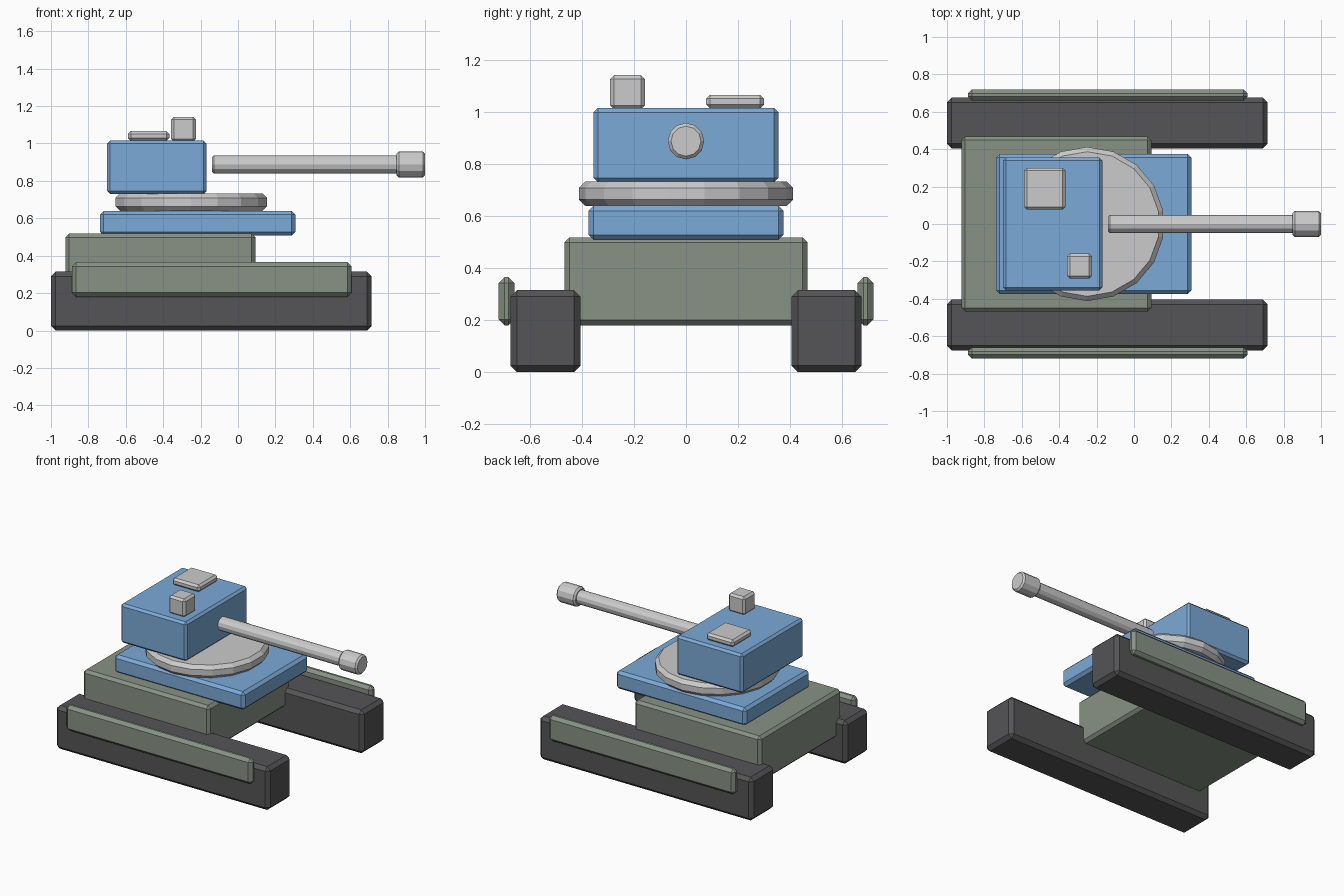
import bpy, math
from mathutils import Matrix

if "Cube" in bpy.data.objects:
    bpy.data.objects.remove(bpy.data.objects["Cube"])


def material(name, rgb):
    m = bpy.data.materials.new(name)
    m.diffuse_color = (*rgb, 1.0)
    m.use_nodes = True
    m.node_tree.nodes["Principled BSDF"].inputs["Base Color"].default_value = m.diffuse_color
    return m


BLUE = material("blue_paint", (0.20, 0.40, 0.68))
GREEN = material("grey_green_paint", (0.25, 0.29, 0.24))
DARK = material("dark_rubber", (0.09, 0.09, 0.095))


def finish(obj, name, bevel, mat):
    obj.name = obj.data.name = name
    if mat:
        obj.data.materials.append(mat)
    mod = obj.modifiers.new("chamfer", 'BEVEL')
    mod.width = bevel
    mod.segments = 1
    mod.limit_method = 'ANGLE'
    mod.angle_limit = math.radians(40)
    return obj


def box(name, x, y, z, bevel, mat=None):
    """Chamfered box from (min, max) ranges."""
    bpy.ops.mesh.primitive_cube_add(size=1)
    obj = bpy.context.object
    size = [r[1] - r[0] for r in (x, y, z)]
    obj.data.transform(Matrix.Diagonal((*size, 1)))
    obj.location = [(r[0] + r[1]) / 2 for r in (x, y, z)]
    return finish(obj, name, bevel, mat)


def cylinder(name, sides, radius, depth, loc, bevel, along_x=False):
    bpy.ops.mesh.primitive_cylinder_add(vertices=sides, radius=radius, depth=depth)
    obj = bpy.context.object
    if along_x:
        obj.data.transform(Matrix.Rotation(math.pi / 2, 4, 'Y'))
    obj.location = loc
    return finish(obj, name, bevel, None)


def mirror_y(obj):
    """Mirror across the model's centre plane."""
    obj.data.transform(Matrix.Translation(obj.location))
    obj.location = (0, 0, 0)
    obj.modifiers.new("mirror", 'MIRROR').use_axis = (False, True, False)


# Tracks and their side skirts
mirror_y(box("tracks", (-1.0, 0.715), (0.405, 0.675), (0, 0.315), 0.025, DARK))
mirror_y(box("side_skirts", (-0.888, 0.608), (0.66, 0.72), (0.18, 0.365), 0.022, GREEN))

# Hull and upper deck
box("hull", (-0.923, 0.093), (-0.468, 0.468), (0.18, 0.518), 0.02, GREEN)
box("upper_deck", (-0.738, 0.307), (-0.375, 0.375), (0.508, 0.64), 0.02, BLUE)

# Turret ring and turret
cylinder("turret_ring", 18, 0.412, 0.094, (-0.25, 0, 0.686), 0.025)
box("turret", (-0.70, -0.168), (-0.355, 0.355), (0.73, 1.015), 0.016, BLUE)

# Gun barrel and muzzle
cylinder("gun_barrel", 12, 0.049, 1.04, (0.381, 0, 0.888), 0.01, True)
cylinder("muzzle", 12, 0.07, 0.152, (0.924, 0, 0.888), 0.012, True)

# Roof details
box("hatch", (-0.588, -0.367), (0.077, 0.3), (1.014, 1.066), 0.015)
box("periscope", (-0.358, -0.225), (-0.292, -0.158), (1.01, 1.142), 0.015)
